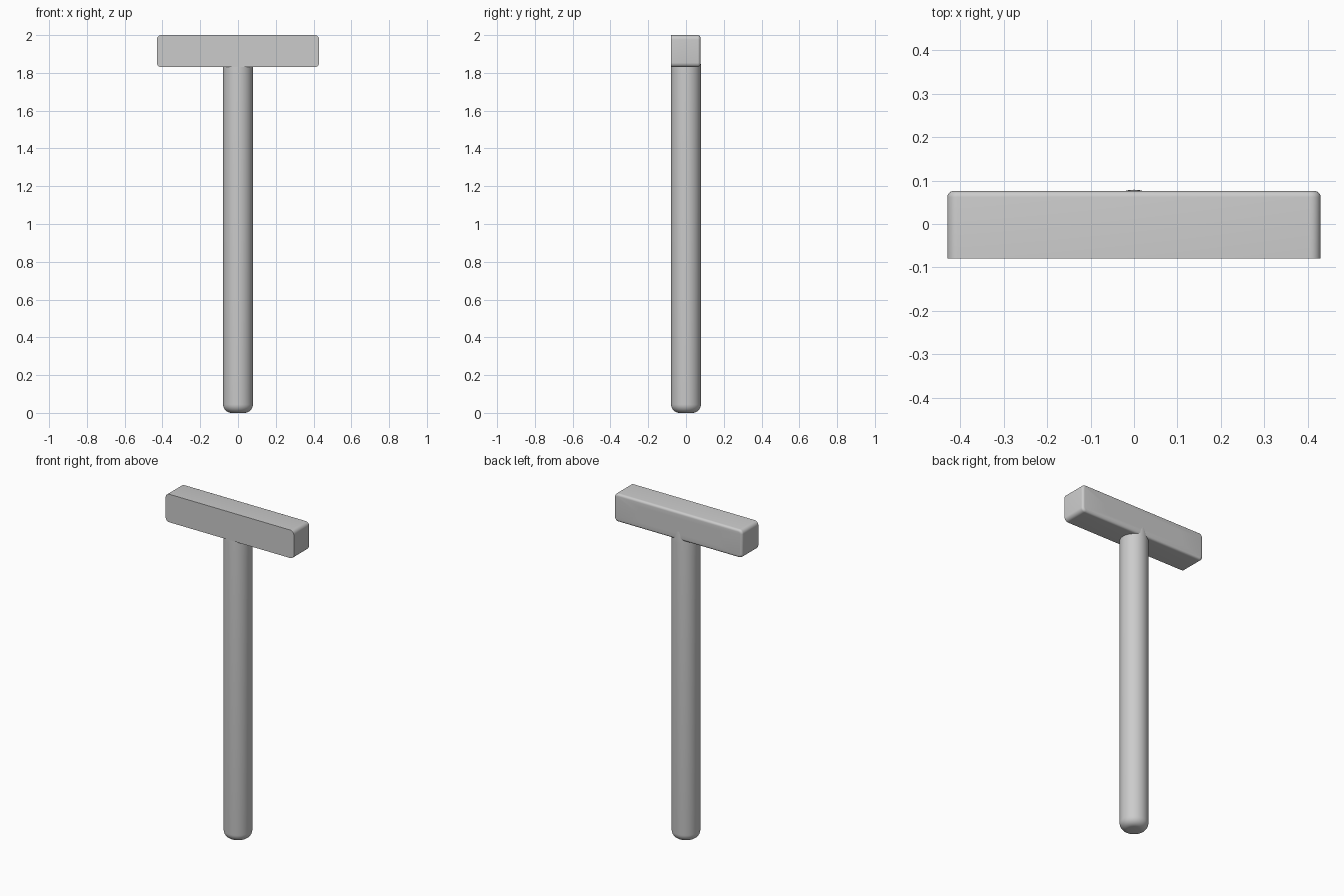
import bpy, bmesh, math

cube = bpy.data.objects.get("Cube")
if cube:
    bpy.data.objects.remove(cube, do_unlink=True)

grey = bpy.data.materials.new("satin grey")
grey.use_nodes = True
colour = (0.6, 0.6, 0.6, 1)
grey.diffuse_color = colour
grey.node_tree.nodes["Principled BSDF"].inputs["Base Color"].default_value = colour


def make_object(name, bm):
    bmesh.ops.recalc_face_normals(bm, faces=bm.faces)
    mesh = bpy.data.meshes.new(name)
    bm.to_mesh(mesh)
    bm.free()
    mesh.materials.append(grey)
    obj = bpy.data.objects.new(name, mesh)
    bpy.context.collection.objects.link(obj)
    return obj


def select_only(obj):
    bpy.ops.object.select_all(action='DESELECT')
    obj.select_set(True)
    bpy.context.view_layer.objects.active = obj


# Cross bar: rounded corners, soft back rim, crisp flat front
FRONT, BACK, BOTTOM, TOP, HALF = -0.079, 0.076, 1.83, 2.0, 0.43
bm = bmesh.new()
bmesh.ops.create_cube(bm, size=1)
for v in bm.verts:
    v.co.x *= 2 * HALF
    v.co.y = BACK if v.co.y > 0 else FRONT
    v.co.z = TOP if v.co.z > 0 else BOTTOM
corners = [e for e in bm.edges if abs(e.verts[0].co.y - e.verts[1].co.y) > 0.1]
bmesh.ops.bevel(bm, geom=corners, offset=0.024, segments=6, profile=0.5, affect='EDGES')
rim = [e for e in bm.edges if all(v.co.y > BACK - 0.001 for v in e.verts)]
bmesh.ops.bevel(bm, geom=rim, offset=0.014, segments=5, profile=0.5, affect='EDGES')
bar = make_object("cross_bar", bm)

# Oval screw holes with wider recesses at the back
HOLE_Z = 1.915


def cut_oval(x, half_width, half_height, y0, y1):
    bm = bmesh.new()
    bmesh.ops.create_cone(bm, cap_ends=True, segments=32, radius1=1, radius2=1, depth=1)
    for v in bm.verts:
        v.co = (x + half_width * v.co.x, y1 if v.co.z > 0 else y0,
                HOLE_Z + half_height * v.co.y)
    cutter = make_object("hole_cutter", bm)
    cutter.hide_render = True
    select_only(bar)
    mod = bar.modifiers.new("hole", 'BOOLEAN')
    mod.operation = 'DIFFERENCE'
    mod.solver = 'EXACT'
    mod.object = cutter
    bpy.ops.object.modifier_apply(modifier=mod.name)
    bpy.data.objects.remove(cutter, do_unlink=True)


for side in (-1, 1):
    cut_oval(side * 0.24, 0.019, 0.029, -0.2, 0.2)
    cut_oval(side * 0.24, 0.033, 0.048, 0.03, 0.2)

# Round peg: lathe profile with a rounded foot and a slim top buried in the bar
R, FOOT = 0.079, 0.045
profile = [(0, 0)]
for i in range(9):
    a = i / 8 * math.pi / 2
    profile.append((R - FOOT + FOOT * math.sin(a), FOOT - FOOT * math.cos(a)))
profile += [(R, 1.81), (0.078, 1.85), (0.075, 1.9), (0, 1.9)]
bm = bmesh.new()
verts = [bm.verts.new((r, 0, z)) for r, z in profile]
edges = [bm.edges.new(pair) for pair in zip(verts, verts[1:])]
bmesh.ops.spin(bm, geom=verts + edges, cent=(0, 0, 0), axis=(0, 0, 1),
               angle=2 * math.pi, steps=64, use_duplicate=False)
bmesh.ops.remove_doubles(bm, verts=bm.verts, dist=0.0001)
peg = make_object("peg", bm)

for obj in (bar, peg):
    select_only(obj)
    bpy.ops.object.shade_smooth_by_angle(angle=math.radians(35))
